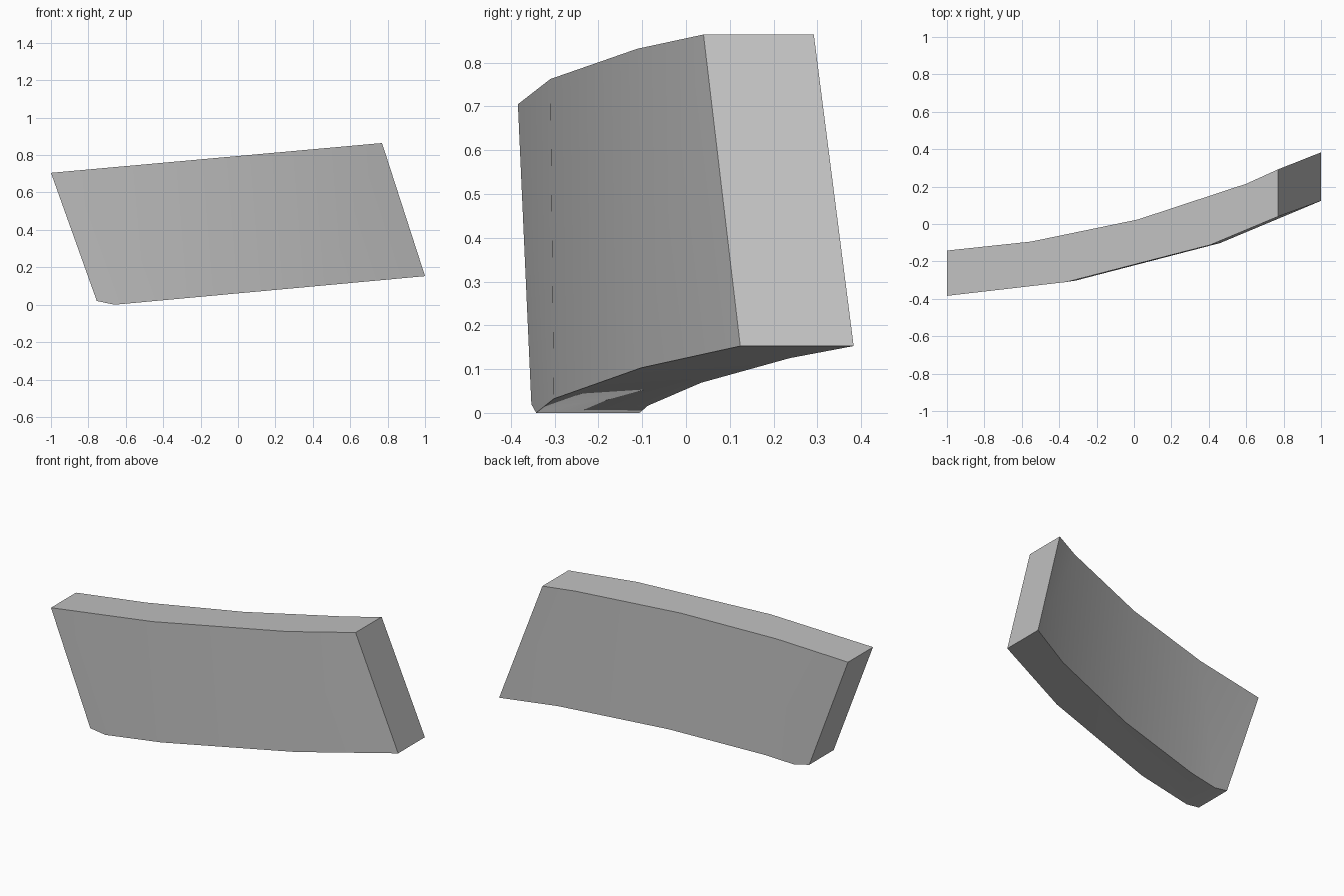
import bpy
import bmesh
import math

cube = bpy.data.objects.get("Cube")
if cube:
    bpy.data.objects.remove(cube, do_unlink=True)

# Plan outlines (x, y): front edge left to right, then back edge right to left
TOP = [(-1, -0.384), (-0.36, -0.31), (0.41, -0.111), (0.77, 0.04),
       (0.77, 0.292), (0.6, 0.215), (0.02, 0.024), (-0.55, -0.094), (-1, -0.142)]
BOTTOM = [(-0.745, -0.352), (-0.31, -0.302), (0.46, -0.102), (1, 0.124),
          (1, 0.383), (0.7, 0.237), (0.09, 0.035), (-0.48, -0.087), (-0.745, -0.115)]


def top_height(x):
    return 0.705 + 0.09 * (x + 1)


def bottom_height(x):
    return 0.092 * (x + 0.66)


def make_material(name, color):
    mat = bpy.data.materials.new(name)
    mat.use_nodes = True
    mat.diffuse_color = color
    mat.node_tree.nodes["Principled BSDF"].inputs["Base Color"].default_value = color
    return mat


# Curved slab lofted between the two sloping outlines
bm = bmesh.new()
upper = [bm.verts.new((x, y, top_height(x))) for x, y in TOP]
lower = [bm.verts.new((x, y, bottom_height(x))) for x, y in BOTTOM]
bm.faces.new(upper)
bm.faces.new(reversed(lower))
for i in range(len(upper)):
    j = (i + 1) % len(upper)
    bm.faces.new((lower[i], lower[j], upper[j], upper[i]))

# Clipped lower corner
cut = bmesh.ops.bisect_plane(
    bm, geom=bm.verts[:] + bm.edges[:] + bm.faces[:],
    plane_co=(-0.66, 0, 0), plane_no=(-0.21, 0, -1), clear_outer=True)
rim = [e for e in cut["geom_cut"] if isinstance(e, bmesh.types.BMEdge)]
bmesh.ops.holes_fill(bm, edges=[e for e in rim if e.is_boundary], sides=0)
bmesh.ops.recalc_face_normals(bm, faces=bm.faces[:])

mesh = bpy.data.meshes.new("curved_panel")
bm.to_mesh(mesh)
bm.free()
panel = bpy.data.objects.new("curved_panel", mesh)
bpy.context.collection.objects.link(panel)
mesh.materials.append(make_material("plain grey", (0.53, 0.53, 0.53, 1)))

# Smooth curved faces with crisp borders
bpy.ops.object.select_all(action="DESELECT")
panel.select_set(True)
bpy.context.view_layer.objects.active = panel
bpy.ops.object.shade_smooth_by_angle(angle=math.radians(30))
